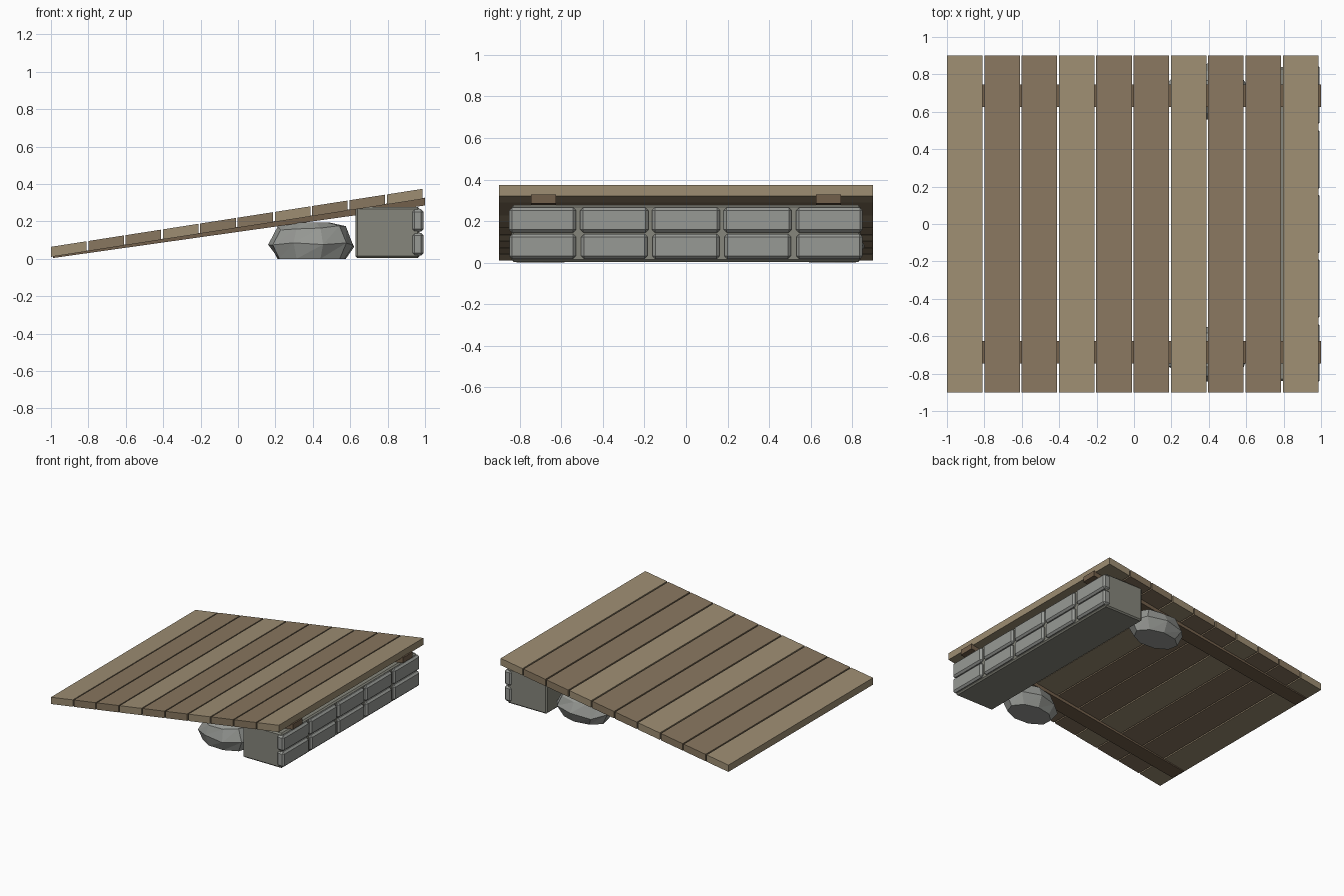
import bpy, bmesh, math, random

if "Cube" in bpy.data.objects:
    bpy.data.objects.remove(bpy.data.objects["Cube"])

random.seed(4)


def material(name, rgb):
    m = bpy.data.materials.new(name)
    m.diffuse_color = (*rgb, 1)
    m.use_nodes = True
    m.node_tree.nodes["Principled BSDF"].inputs["Base Color"].default_value = m.diffuse_color
    return m


LIGHT = material("light_wood", (0.34, 0.27, 0.17))
DARK = material("dark_wood", (0.25, 0.185, 0.115))
BEAM = material("beam_wood", (0.17, 0.115, 0.07))
STONE = material("stone", (0.31, 0.32, 0.30))
MORTAR = material("mortar", (0.24, 0.24, 0.20))


def finish(bm, name, mat):
    bmesh.ops.recalc_face_normals(bm, faces=bm.faces)
    me = bpy.data.meshes.new(name)
    bm.to_mesh(me)
    bm.free()
    ob = bpy.data.objects.new(name, me)
    me.materials.append(mat)
    bpy.context.collection.objects.link(ob)
    return ob


def side_extrude(name, profile, y0, y1, mat):
    """Extrude an x-z profile along y."""
    bm = bmesh.new()
    a = [bm.verts.new((x, y0, z)) for x, z in profile]
    b = [bm.verts.new((x, y1, z)) for x, z in profile]
    n = len(profile)
    bm.faces.new(a)
    bm.faces.new(b[::-1])
    for i in range(n):
        bm.faces.new((a[i], a[(i + 1) % n], b[(i + 1) % n], b[i]))
    return finish(bm, name, mat)


def block(name, lo, hi, bevel, mat):
    """Box between two corners with chamfered edges."""
    bm = bmesh.new()
    bmesh.ops.create_cube(bm, size=1)
    for v in bm.verts:
        v.co = [(l + h) / 2 + c * (h - l) for l, h, c in zip(lo, hi, v.co)]
    bmesh.ops.bevel(bm, geom=bm.edges[:], offset=bevel, segments=1, affect='EDGES')
    return finish(bm, name, mat)


def under(x):
    """Height of the sloping deck's underside."""
    return 0.01 + (x + 1) * 0.156


# Deck planks across the ramp
for i in range(10):
    x0 = -1 + i * 0.1995
    x1 = x0 + 0.19
    prof = [(x0, under(x0)), (x1, under(x1)),
            (x1, under(x1) + 0.054), (x0, under(x0) + 0.054)]
    side_extrude(f"plank_{i}", prof, -0.9, 0.9, LIGHT if i % 3 == 0 else DARK)

# Tapered stringers under the deck
for s in (-1, 1):
    prof = [(-0.99, 0.004), (1, 0.285), (1, under(1) + 0.005), (-0.99, under(-0.99) + 0.004)]
    side_extrude("stringer", prof, s * 0.685 - 0.06, s * 0.685 + 0.06, BEAM)

# Supporting wall and its facing bricks
block("wall_core", (0.628, -0.84, 0.004), (0.97, 0.84, 0.277), 0.01, MORTAR)
for row in range(2):
    for col in range(5):
        y = (col - 2) * 0.345
        z = 0.078 + row * 0.127
        w = 0.162 + random.uniform(-0.003, 0.003)
        block(f"brick_{row}_{col}", (0.93, y - w, z - 0.06),
              (0.993, y + w, z + 0.06), 0.014, STONE)


# Faceted rocks beside the wall
def rock(name, cx, cy):
    n = 9
    bm = bmesh.new()
    rings = []
    for z, r in ((0, 0.78), (0.075, 1.0), (0.165, 0.80), (0.195, 0.42)):
        ring = []
        for k in range(n):
            a = 2 * math.pi * k / n + 0.1
            j = r * random.uniform(0.96, 1.04)
            dz = random.uniform(-0.012, 0.012) if 0 < z < 0.19 else 0
            ring.append(bm.verts.new((cx + 0.233 * j * math.cos(a),
                                      cy + 0.15 * j * math.sin(a), z + dz)))
        rings.append(ring)
    for lo, hi in zip(rings, rings[1:]):
        for k in range(n):
            m = (k + 1) % n
            bm.faces.new((lo[k], lo[m], hi[m]))
            bm.faces.new((lo[k], hi[m], hi[k]))
    bm.faces.new(rings[0])
    bm.faces.new(rings[-1])
    return finish(bm, name, STONE)


rock("front_rock", 0.39, -0.70)
rock("back_rock", 0.39, 0.705)
